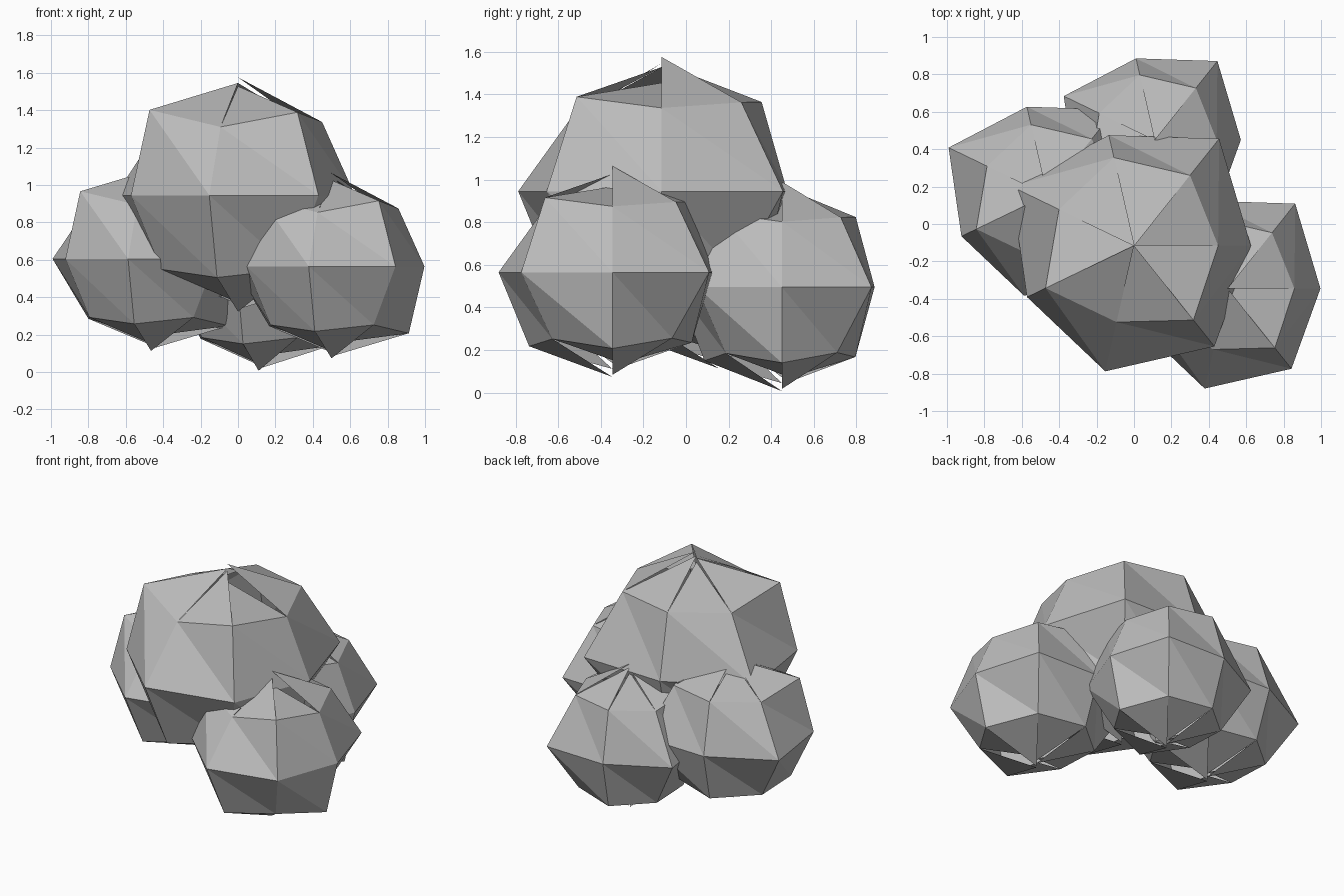
import bpy, bmesh, math

if "Cube" in bpy.data.objects:
    bpy.data.objects.remove(bpy.data.objects["Cube"])

SEG = 7
# Radius of each ring vertex by angle (shared lumpy pattern of all clumps)
UPPER = [.45, .48, .482, .445, .525, .42, .51]
MIDDLE = [.625, .73, .605, .73, .635, .69, .69]
LOWER = [.52, .45, .48, .465, .455, .505, .455]
# Pole height of each segment; they differ, so the tips are slightly split
TOP = [.725, .69, .64, .67, .69, .67, .585]
BOTTOM = [.70, .64, .67, .62, .66, .715, .60]

grey = bpy.data.materials.new("plain grey")
grey.diffuse_color = (.5, .5, .5, 1)
grey.use_nodes = True
grey.node_tree.nodes["Principled BSDF"].inputs["Base Color"].default_value = grey.diffuse_color


def clump(name, centre, size, zscale):
    """Lumpy seven-sided ball: three rings and one pole point per segment."""
    bm = bmesh.new()

    def ring(radii, level):
        out = []
        for i, r in enumerate(radii):
            a = 2 * math.pi * i / SEG
            out.append(bm.verts.new((r * math.cos(a), r * math.sin(a), level * r * zscale)))
        return out

    rings = [ring(UPPER, 1), ring(MIDDLE, 0), ring(LOWER, -1)]
    for i in range(SEG):
        j = (i + 1) % SEG
        top = bm.verts.new((0, 0, TOP[i] * zscale))
        bottom = bm.verts.new((0, 0, -BOTTOM[i] * zscale))
        bm.faces.new((top, rings[0][i], rings[0][j]))
        bm.faces.new((bottom, rings[2][j], rings[2][i]))
        for a, b in zip(rings, rings[1:]):
            bm.faces.new((a[i], b[i], b[j]))
            bm.faces.new((a[i], b[j], a[j]))
    mesh = bpy.data.meshes.new(name)
    bm.to_mesh(mesh)
    bm.free()
    mesh.materials.append(grey)
    ob = bpy.data.objects.new(name, mesh)
    ob.location = centre
    ob.scale = (size, size, size)
    bpy.context.collection.objects.link(ob)


# Large upper clump and three smaller ones around its base
clump("main_clump", (0, -.115, .945), 1, .87)
clump("right_clump", (.5, -.345, .565), .795, .865)
clump("back_clump", (.11, .45, .495), .738, .925)
clump("left_clump", (-.465, .155, .605), .80, .86)
